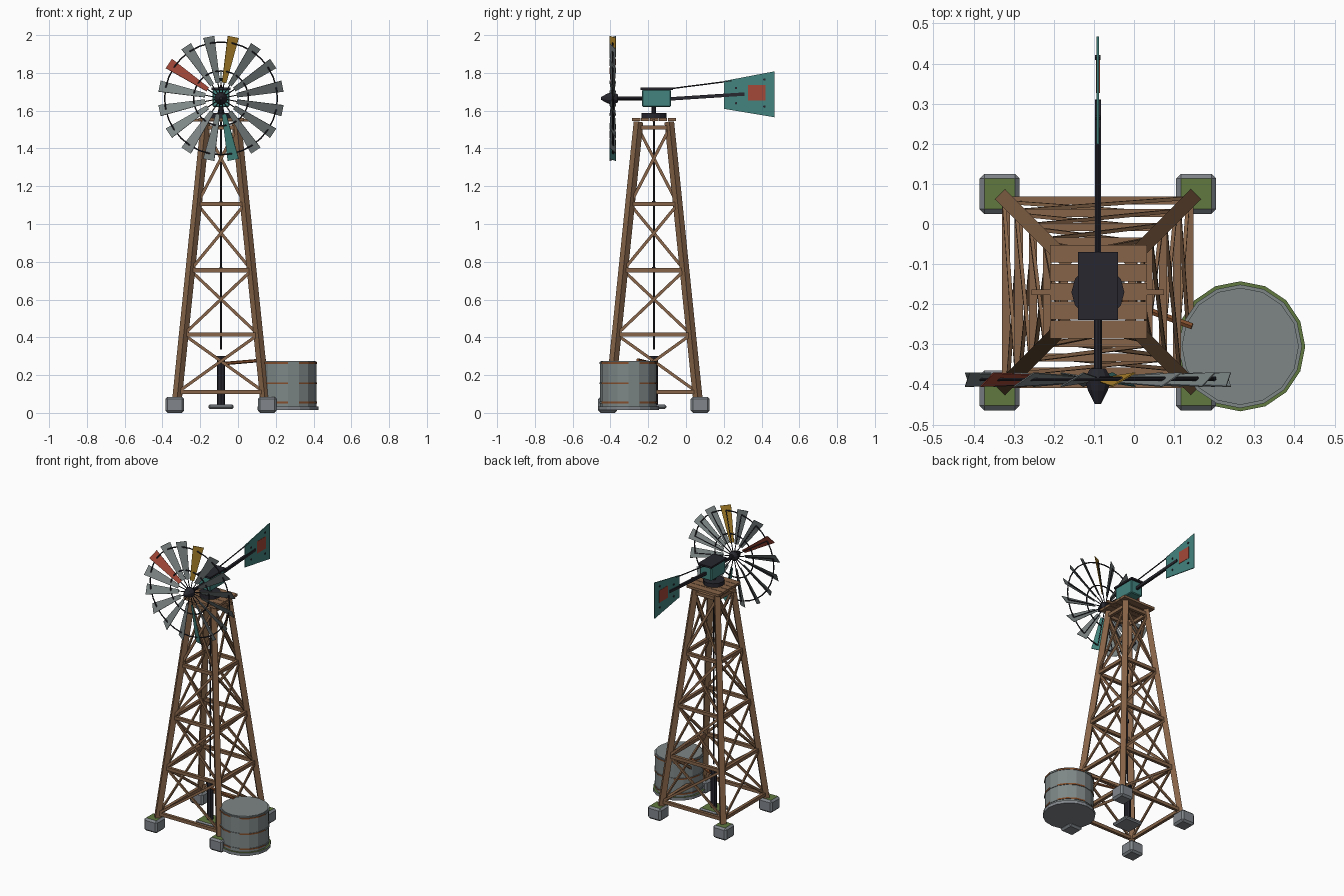
import bpy, bmesh, math
from mathutils import Vector, Matrix

if "Cube" in bpy.data.objects:
    bpy.data.objects.remove(bpy.data.objects["Cube"])

CX, CY = -0.09, -0.17          # tower axis
HUB_Z = 1.665


def material(name, rgb):
    m = bpy.data.materials.new(name)
    m.diffuse_color = (*rgb, 1)
    m.use_nodes = True
    m.node_tree.nodes["Principled BSDF"].inputs["Base Color"].default_value = m.diffuse_color
    return m


WOOD = material("wood brown", (0.24, 0.127, 0.065))
STEEL = material("galvanised steel", (0.21, 0.24, 0.24))
IRON = material("dark iron", (0.02, 0.02, 0.028))
TEAL = material("teal paint", (0.055, 0.23, 0.21))
RED = material("red paint", (0.37, 0.065, 0.04))
YELLOW = material("yellow paint", (0.46, 0.25, 0.025))
MOSS = material("moss green", (0.115, 0.19, 0.05))
STONE = material("stone grey", (0.22, 0.24, 0.26))
RUST = material("rust brown", (0.22, 0.075, 0.025))


def finish(name, bm, *mats):
    me = bpy.data.meshes.new(name)
    bmesh.ops.recalc_face_normals(bm, faces=bm.faces)
    bm.to_mesh(me)
    bm.free()
    for m in mats:
        me.materials.append(m)
    ob = bpy.data.objects.new(name, me)
    bpy.context.collection.objects.link(ob)
    return ob


def frame(a, b, ref):
    """Matrix with z along a-b, y close to ref, origin at the middle."""
    z = (b - a).normalized()
    x = Vector(ref).cross(z).normalized()
    y = z.cross(x)
    m = Matrix((x, y, z)).transposed().to_4x4()
    m.translation = (a + b) / 2
    return m


def beam(name, a, b, w, d, mat, ref=(0, 0, 1)):
    a, b = Vector(a), Vector(b)
    bm = bmesh.new()
    bmesh.ops.create_cube(bm, size=1, matrix=frame(a, b, ref) @ Matrix.Diagonal((w, d, (b - a).length, 1)))
    return finish(name, bm, mat)


def rod(name, a, b, r1, mat, r2=None, n=8):
    a, b = Vector(a), Vector(b)
    ref = (0, 0, 1) if abs((b - a).normalized().z) < 0.9 else (0, 1, 0)
    bm = bmesh.new()
    bmesh.ops.create_cone(bm, cap_ends=True, segments=n, radius1=r1, radius2=r1 if r2 is None else r2,
                          depth=(b - a).length, matrix=frame(a, b, ref))
    return finish(name, bm, mat)


def box(name, lo, hi, mat, bevel=0, top=None):
    lo, hi = Vector(lo), Vector(hi)
    bm = bmesh.new()
    bmesh.ops.create_cube(bm, size=1, matrix=Matrix.Translation((lo + hi) / 2) @ Matrix.Diagonal((*(hi - lo), 1)))
    if bevel:
        bmesh.ops.bevel(bm, geom=bm.edges[:], offset=bevel, segments=1, affect='EDGES')
    if top:
        for f in bm.faces:
            f.normal_update()
            f.material_index = int(f.normal.z > 0.9)
        return finish(name, bm, mat, top)
    return finish(name, bm, mat)


# --- tower ---
def half(z):
    return 0.235 - (z - 0.05) * 0.103


LEVELS = [0.11, 0.415, 0.755, 1.105, 1.51]
for sx in (-1, 1):
    for sy in (-1, 1):
        h0, h1 = half(0.05), half(1.54)
        beam("tower_leg", (CX + sx * h0, CY + sy * h0, 0.05), (CX + sx * h1, CY + sy * h1, 1.54),
             0.036, 0.036, WOOD, (sx, sy, 0))
        fx, fy = CX + sx * 0.245, CY + sy * 0.245
        box("footing", (fx - 0.05, fy - 0.05, 0), (fx + 0.05, fy + 0.05, 0.085), STONE, 0.012, MOSS)

for k in range(4):
    rot = Matrix.Rotation(k * math.pi / 2, 3, 'Z')

    def P(x, out, z):
        v = rot @ Vector((x, -out, 0))
        return Vector((CX + v.x, CY + v.y, z))
    nrm = rot @ Vector((0, -1, 0))
    for z in LEVELS:
        h = half(z)
        beam("cross_rail", P(-h - 0.008, h, z), P(h + 0.008, h, z), 0.022, 0.02, WOOD, nrm)
    for z0, z1 in zip(LEVELS, LEVELS[1:]):
        for s, o in ((1, 0.006), (-1, -0.004)):
            beam("diagonal_brace", P(-s * half(z0), half(z0) + o, z0), P(s * half(z1), half(z1) + o, z1),
                 0.016, 0.009, WOOD, nrm)

# --- platform ---
for i in range(5):
    y = -0.285 + i * 0.0472
    box("platform_plank", (-0.21, y, 1.544), (0.033, y + 0.044, 1.56), WOOD)
beam("platform_bearer", (CX - 0.165, CY, 1.55), (CX + 0.165, CY, 1.55), 0.014, 0.014, WOOD)

# --- pump and rod ---
box("pump_slab", (CX - 0.066, CY - 0.066, 0.02), (CX + 0.066, CY + 0.066, 0.045), STONE, 0.008, MOSS)
rod("pump_body", (CX, CY, 0.04), (CX, CY, 0.285), 0.021, IRON)
rod("pump_cap", (CX, CY, 0.285), (CX, CY, 0.302), 0.027, IRON)
rod("pump_rod", (CX, CY, 0.335), (CX, CY, 1.62), 0.005, IRON, n=6)
for z in (0.76, 1.11):
    rod("rod_coupling", (CX, CY, z - 0.012), (CX, CY, z + 0.012), 0.009, IRON, n=6)
rod("outlet_pipe", (CX, CY, 0.26), (0.145, -0.255, 0.28), 0.009, RUST, n=6)

# --- water tank ---
TX, TY = 0.265, -0.305


def disc(name, z0, z1, r, mats, rule):
    bm = bmesh.new()
    bmesh.ops.create_cone(bm, cap_ends=True, segments=16, radius1=r, radius2=r, depth=z1 - z0,
                          matrix=Matrix.Translation((TX, TY, (z0 + z1) / 2)))
    for f in bm.faces:
        f.normal_update()
        f.material_index = rule(f.normal)
    return finish(name, bm, *mats)


disc("tank_base", 0.015, 0.035, 0.162, (STONE, MOSS), lambda n: int(n.z > 0.9))
disc("tank_body", 0.035, 0.272, 0.15, (STEEL,), lambda n: 0)


def patchy(n):
    return int(abs(n.z) < 0.5 and round(math.degrees(math.atan2(n.y, n.x)) / 22.5 - 0.5) % 4 != 0)


for z in (0.055, 0.157, 0.264):
    disc("tank_hoop", z - 0.005, z + 0.005, 0.154, (STEEL, RUST), patchy)
disc("tank_lid", 0.268, 0.276, 0.146, (STEEL,), lambda n: 0)

# --- turntable and gearbox ---
rod("turntable", (CX, CY, 1.562), (CX, CY, 1.588), 0.066, IRON, n=12)
rod("gearbox_post", (CX, CY, 1.585), (CX, CY, 1.625), 0.012, IRON)
box("gearbox", (CX - 0.044, -0.232, 1.62), (CX + 0.044, -0.08, 1.712), TEAL, 0.005)
box("gearbox_lid", (CX - 0.05, -0.24, 1.71), (CX + 0.05, -0.07, 1.722), IRON)

# --- hub ---
rod("wheel_shaft", (CX, -0.37, HUB_Z), (CX, -0.22, HUB_Z), 0.01, IRON)
rod("hub", (CX, -0.415, HUB_Z), (CX, -0.385, HUB_Z), 0.026, IRON, 0.035, n=10)
rod("hub_back", (CX, -0.385, HUB_Z), (CX, -0.36, HUB_Z), 0.035, IRON, 0.02, n=10)
rod("hub_nose", (CX, -0.449, HUB_Z), (CX, -0.415, HUB_Z), 0.008, IRON, 0.026, n=10)

# --- wind wheel: 16 pitched tapered blades ---
WY = -0.388
PITCH = math.radians(30)
PAINT = {3: YELLOW, 6: RED, 12: TEAL}
for k in range(16):
    a = math.radians(11.25 + 22.5 * k)
    rad = Vector((math.cos(a), 0, math.sin(a)))
    cw = Vector((math.sin(a), 0, -math.cos(a)))          # clockwise seen from the front
    side = cw * math.cos(PITCH) + Vector((0, math.sin(PITCH), 0))
    thick = rad.cross(side) * 0.0015
    c = Vector((CX, WY, HUB_Z))
    bm = bmesh.new()
    loops = [[bm.verts.new(c + rad * r + side * w + thick * t)
              for r, w in ((0.085, -0.013), (0.085, 0.013), (0.332, 0.034), (0.332, -0.034))] for t in (-1, 1)]
    bm.faces.new(loops[0])
    bm.faces.new(loops[1][::-1])
    for i in range(4):
        j = (i + 1) % 4
        bm.faces.new((loops[0][i], loops[0][j], loops[1][j], loops[1][i]))
    finish("wheel_blade", bm, PAINT.get(k, STEEL))
    off = Vector((0, 0.005, 0))
    rod("wheel_spoke", c + off, c + off + rad * 0.3, 0.003, IRON, n=5)

for r in (0.145, 0.298):
    bpy.ops.mesh.primitive_torus_add(major_radius=r, minor_radius=0.0042, major_segments=32, minor_segments=5,
                                     location=(CX, WY, HUB_Z), rotation=(math.pi / 2, 0, 0))
    ring = bpy.context.object
    ring.name = "wheel_ring"
    ring.data.materials.append(IRON)

# --- tail ---
beam("tail_boom", (CX, -0.09, 1.662), (CX, 0.31, 1.688), 0.015, 0.018, IRON)
rod("tail_stay", (CX, -0.09, 1.715), (CX, 0.24, 1.757), 0.004, IRON, n=5)
bm = bmesh.new()
outline = ((0.2, 1.61), (0.2, 1.757), (0.468, 1.808), (0.468, 1.565))
face = bm.faces.new([bm.verts.new((CX - 0.003, y, z)) for y, z in outline])
ext = bmesh.ops.extrude_face_region(bm, geom=[face])
bmesh.ops.translate(bm, verts=[v for v in ext["geom"] if isinstance(v, bmesh.types.BMVert)], vec=(0.006, 0, 0))
finish("tail_vane", bm, TEAL)
box("tail_patch", (CX - 0.0048, 0.327, 1.655), (CX + 0.0048, 0.42, 1.737), RED)
for y, z in ((0.265, 1.72), (0.265, 1.64), (0.415, 1.765), (0.415, 1.622)):
    rod("tail_bolt", (CX - 0.007, y, z), (CX + 0.007, y, z), 0.007, IRON, n=6)
